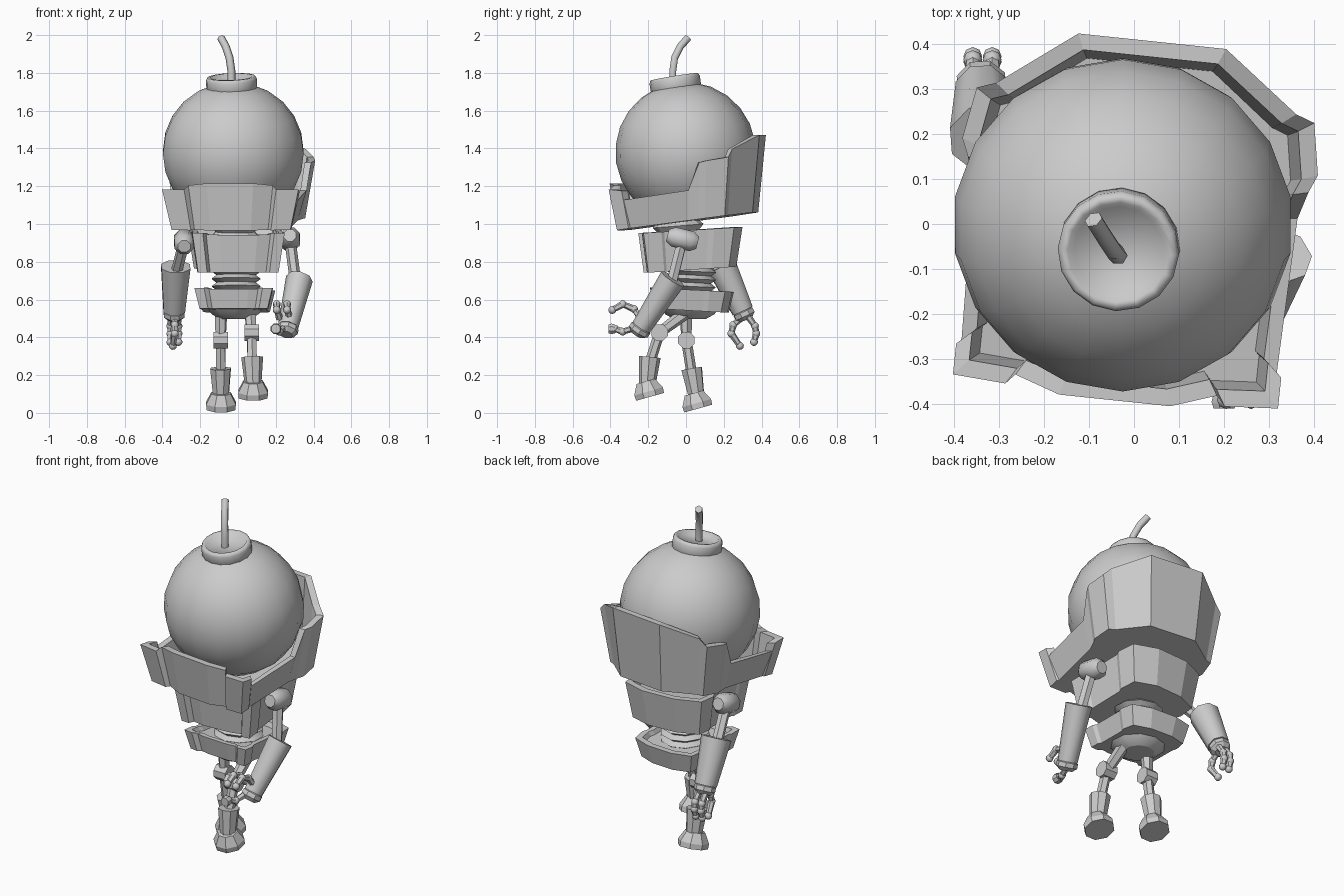
import bpy, bmesh, math
from mathutils import Vector, Matrix

if "Cube" in bpy.data.objects:
    bpy.data.objects.remove(bpy.data.objects["Cube"])

grey = bpy.data.materials.new("plain_grey")
grey.use_nodes = True
grey.diffuse_color = (0.6, 0.6, 0.6, 1)
grey.node_tree.nodes["Principled BSDF"].inputs["Base Color"].default_value = (0.6, 0.6, 0.6, 1)


def finish(name, bm, matrix=Matrix(), smooth=0):
    """Turn a bmesh into a named object, optionally smooth below an angle."""
    bmesh.ops.recalc_face_normals(bm, faces=bm.faces)
    mesh = bpy.data.meshes.new(name)
    bm.to_mesh(mesh)
    bm.free()
    mesh.materials.append(grey)
    obj = bpy.data.objects.new(name, mesh)
    bpy.context.collection.objects.link(obj)
    obj.matrix_world = matrix
    if smooth:
        bpy.ops.object.select_all(action="DESELECT")
        obj.select_set(True)
        bpy.context.view_layer.objects.active = obj
        bpy.ops.object.shade_smooth_by_angle(angle=math.radians(smooth))
    return obj


def bridge(bm, a, b):
    for i in range(len(a)):
        j = (i + 1) % len(a)
        bm.faces.new((a[i], a[j], b[j], b[i]))


def lathe(name, profile, base, axis, sides=8, smooth=40):
    """Capped solid of revolution; profile is (radius, distance along axis)."""
    bm = bmesh.new()
    rings = []
    for r, d in profile:
        angles = [math.tau * (i + 0.5) / sides for i in range(sides)]
        rings.append([bm.verts.new((r * math.cos(a), r * math.sin(a), d)) for a in angles])
    for a, b in zip(rings, rings[1:]):
        bridge(bm, a, b)
    bm.faces.new(rings[0])
    bm.faces.new(rings[-1])
    turn = Vector(axis).to_track_quat("Z", "Y").to_matrix().to_4x4()
    return finish(name, bm, Matrix.Translation(base) @ turn, smooth)


def limb(name, a, b, r0, r1, sides=8, smooth=50):
    axis = Vector(b) - Vector(a)
    return lathe(name, [(r0, 0), (r1, axis.length)], a, axis, sides, smooth)


def ball(name, centre, scale, segments=10, rings=7, tilt=0, smooth=50):
    bm = bmesh.new()
    bmesh.ops.create_uvsphere(bm, u_segments=segments, v_segments=rings, radius=1)
    m = Matrix.Translation(centre) @ Matrix.Rotation(math.radians(tilt), 4, "X")
    return finish(name, bm, m @ Matrix.Diagonal((*scale, 1)), smooth)


def tray(name, half, centre, taper, slope, wall, floor, yaw=0):
    """Mirrored armour band, narrower below; half lists (x, y, height)."""
    outline = half + [(-x, y, h) for x, y, h in reversed(half)]
    bm = bmesh.new()
    tx, ty = taper
    k = 1 - wall

    def ring(sx, sy, height):
        return [bm.verts.new((x * sx, y * sy, y * slope + height(h))) for x, y, h in outline]

    low = ring(tx, ty, lambda h: 0)
    top = ring(1, 1, lambda h: h)
    lip = ring(k, k, lambda h: h)
    base = ring((tx + 1) / 2 * k, (ty + 1) / 2 * k, lambda h: floor)
    for a, b in ((low, top), (top, lip), (lip, base)):
        bridge(bm, a, b)
    bm.faces.new(low)
    bm.faces.new(base)
    m = Matrix.Translation(centre) @ Matrix.Rotation(math.radians(yaw), 4, "Z")
    return finish(name, bm, m)


# Round head with its cap and fuse
up = Vector((-0.04, -0.16, 1))
ball("head", (-0.025, -0.002, 1.38), (0.378, 0.372, 0.372), 18, 12, 9, 60)
lathe("head_cap", [(0.125, 0), (0.135, 0.018), (0.135, 0.065), (0.128, 0.08), (0.112, 0.08),
                   (0.1, 0.06)], (-0.032, -0.05, 1.7), up, 16, 75)

path = [(-0.035, -0.07, 1.74), (-0.035, -0.07, 1.81), (-0.045, -0.06, 1.88), (-0.065, -0.03, 1.94),
        (-0.09, 0.01, 1.985)]
curve = bpy.data.curves.new("fuse", "CURVE")
curve.dimensions = "3D"
curve.bevel_depth = 0.021
curve.bevel_resolution = 1
curve.use_fill_caps = True
spline = curve.splines.new("POLY")
spline.points.add(len(path) - 1)
for point, co in zip(spline.points, path):
    point.co = (*co, 1)
spline.use_smooth = True
curve.materials.append(grey)
bpy.context.collection.objects.link(bpy.data.objects.new("fuse", curve))

# Collar, chest and hips share the same band construction
tray("collar", [(0.124, -0.414, 0.25), (0.225, -0.38, 0.235), (0.245, -0.402, 0.215),
                (0.363, -0.394, 0.215), (0.363, -0.325, 0.20), (0.352, -0.315, 0.15),
                (0.362, 0.03, 0.16), (0.38, 0.09, 0.30), (0.397, 0.13, 0.305), (0.377, 0.245, 0.31),
                (0.335, 0.26, 0.35), (0.165, 0.388, 0.41)],
     (0, 0.02, 1.015), (0.87, 0.9), 0.12, 0.09, 0.03, -6)
tray("chest", [(0.1, -0.235, 0.2), (0.17, -0.22, 0.2), (0.19, -0.25, 0.21), (0.245, -0.245, 0.21),
               (0.245, -0.15, 0.21), (0.235, -0.135, 0.21), (0.235, 0.1, 0.21), (0.25, 0.13, 0.21),
               (0.24, 0.235, 0.21), (0.1, 0.287, 0.21)],
     (-0.01, 0.007, 0.757), (0.87, 0.89), 0.06, 0.12, 0.17, 3)
tray("hips", [(0.08, -0.18, 0.105), (0.13, -0.17, 0.105), (0.155, -0.19, 0.11), (0.207, -0.185, 0.11),
              (0.207, -0.12, 0.11), (0.195, -0.1, 0.11), (0.195, 0.1, 0.11), (0.205, 0.13, 0.11),
              (0.19, 0.21, 0.11), (0.08, 0.243, 0.11)],
     (-0.015, 0.007, 0.543), (0.87, 0.89), -0.05, 0.14, 0.085, -3)
lathe("hip_bowl", [(0.085, 0), (0.13, 0.025), (0.16, 0.06)], (-0.015, 0.02, 0.497), (0, 0, 1), 10, 30)


# Ribbed neck and waist
def bellows(name, centre, r, z0, z1, folds, axis):
    step = (z1 - z0) / (2 * folds)
    rings = [(r * (0.8 if i % 2 == 0 else 1), i * step) for i in range(2 * folds + 1)]
    lathe(name, rings, (*centre, z0), axis, 10, 25)


bellows("neck", (-0.015, -0.035), 0.135, 0.90, 1.02, 2, (0, -0.08, 1))
bellows("waist", (-0.01, 0.02), 0.135, 0.61, 0.77, 4, (0, 0.05, 1))


# Arms
def arm(side, shoulder, elbow, cuff, wrist, radii, shoulder_axis):
    lathe(side + "_shoulder", [(0.035, -0.082), (0.056, -0.05), (0.058, 0.05), (0.035, 0.082)],
          shoulder, shoulder_axis, 8, 50)
    limb(side + "_upper_arm", shoulder, elbow, 0.03, 0.03, 6)
    limb(side + "_forearm", cuff, wrist, *radii)
    axis = (Vector(wrist) - Vector(cuff)).normalized()
    lathe(side + "_wrist", [(0.035, 0), (0.058, 0.015), (0.058, 0.04), (0.035, 0.06)],
          Vector(wrist) - axis * 0.01, axis, 8, 30)


def finger(name, points):
    for i, (a, b) in enumerate(zip(points, points[1:])):
        limb(f"{name}_segment_{i + 1}", a, b, 0.019, 0.015, 6)
        ball(f"{name}_joint_{i + 1}", b, (0.021,) * 3, 8, 6)


arm("left", (0.275, -0.018, 0.92), (0.305, -0.075, 0.69), (0.325, -0.07, 0.71),
    (0.265, -0.235, 0.455), (0.072, 0.054), (0, 1, -0.25))
arm("right", (-0.285, 0.03, 0.905), (-0.325, 0.17, 0.75), (-0.33, 0.19, 0.775),
    (-0.338, 0.30, 0.54), (0.083, 0.061), (0, 1, 0.3))

for label, x in (("inner", 0.205), ("outer", 0.26)):
    finger("left_" + label + "_finger",
           [(x + 0.015, -0.24, 0.5), (x, -0.275, 0.55), (x, -0.335, 0.575), (x, -0.39, 0.545)])
finger("left_thumb", [(0.24, -0.27, 0.45), (0.22, -0.335, 0.43), (0.2, -0.375, 0.445)])
lathe("left_thumb_tip", [(0.025, 0), (0.03, 0.02), (0.025, 0.035)], (0.2, -0.375, 0.445), (0, -1, 0))

for label, x in (("inner", -0.315), ("outer", -0.358)):
    finger("right_" + label + "_finger",
           [(x, 0.33, 0.51), (x, 0.365, 0.46), (x, 0.372, 0.42), (x, 0.36, 0.375)])
finger("right_thumb", [(-0.335, 0.3, 0.51), (-0.335, 0.25, 0.465), (-0.335, 0.24, 0.42),
                       (-0.345, 0.285, 0.355)])


# Legs
def leg(side, hip, knee, ankle, cuff_top, cuff_end, sole):
    limb(side + "_thigh", hip, knee, 0.034, 0.028, 6, 20)
    limb(side + "_knee", Vector(knee) - Vector((0.038, 0, 0)), Vector(knee) + Vector((0.038, 0, 0)),
         0.047, 0.047, 8, 20)
    limb(side + "_shin", knee, ankle, 0.028, 0.028, 6, 20)
    limb(side + "_boot_cuff", cuff_top, cuff_end, 0.058, 0.044, 8, 20)
    lathe(side + "_foot", [(0.083, 0), (0.085, 0.03), (0.055, 0.085)], sole, (0, -0.28, 1), 8, 20)


leg("left", (0.065, 0, 0.53), (0.072, -0.14, 0.425), (0.075, -0.19, 0.27),
    (0.075, -0.192, 0.295), (0.08, -0.205, 0.15), (0.08, -0.19, 0.085))
leg("right", (-0.09, 0, 0.53), (-0.092, 0.002, 0.385), (-0.09, 0.03, 0.21),
    (-0.092, 0.03, 0.235), (-0.09, 0.055, 0.09), (-0.09, 0.065, 0.023))
